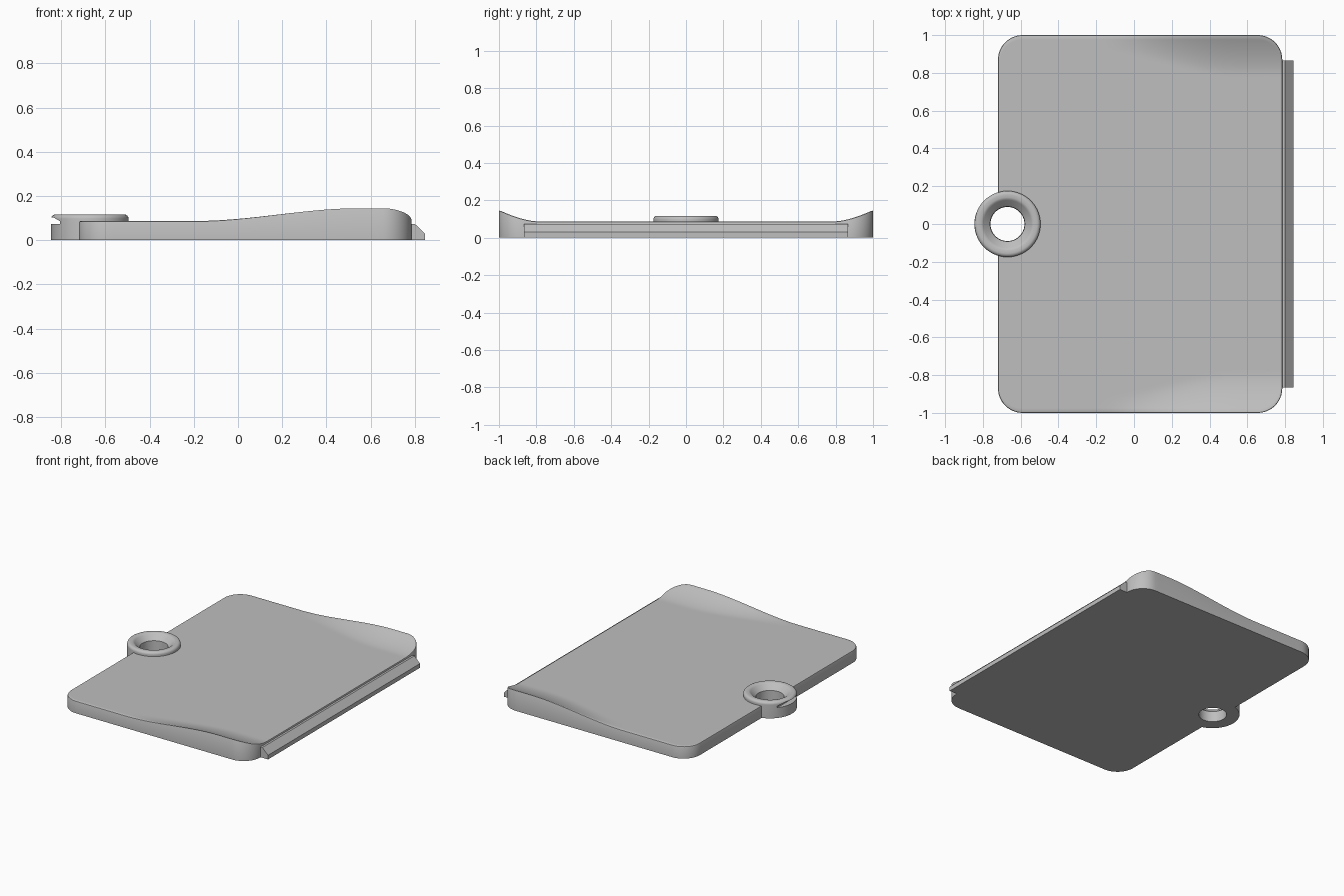
import bpy, bmesh, math

cube = bpy.data.objects.get("Cube")
if cube:
    bpy.data.objects.remove(cube, do_unlink=True)

grey = bpy.data.materials.new("plain grey")
grey.use_nodes = True
grey.diffuse_color = (0.52, 0.52, 0.52, 1)
grey.node_tree.nodes["Principled BSDF"].inputs["Base Color"].default_value = grey.diffuse_color

X0, X1, R = -0.72, 0.785, 0.13      # board ends and corner radius
BASE, LIFT, EDGE = 0.087, 0.061, 0.008
HOLE_X = -0.67


def finish(bm, name):
    bmesh.ops.recalc_face_normals(bm, faces=bm.faces)
    mesh = bpy.data.meshes.new(name)
    bm.to_mesh(mesh)
    bm.free()
    mesh.materials.append(grey)
    obj = bpy.data.objects.new(name, mesh)
    bpy.context.collection.objects.link(obj)
    return obj


def activate(obj):
    bpy.ops.object.select_all(action='DESELECT')
    obj.select_set(True)
    bpy.context.view_layer.objects.active = obj


def smooth(obj):
    activate(obj)
    bpy.ops.object.shade_smooth_by_angle(angle=math.radians(32))


def cut(obj, cutter):
    activate(obj)
    mod = obj.modifiers.new("cut", 'BOOLEAN')
    mod.operation, mod.solver, mod.object = 'DIFFERENCE', 'EXACT', cutter
    bpy.ops.object.modifier_apply(modifier=mod.name)
    bpy.data.objects.remove(cutter, do_unlink=True)


def prism(name, profile, half):
    """Extrude an x-z profile along y."""
    bm = bmesh.new()
    a, b = [[bm.verts.new((x, y, z)) for x, z in profile] for y in (-half, half)]
    bm.faces.new(a)
    bm.faces.new(b)
    for i in range(len(a)):
        j = (i + 1) % len(a)
        bm.faces.new((a[i], a[j], b[j], b[i]))
    return finish(bm, name)


def lathe(name, profile, segments=96):
    """Revolve a closed radius-height profile around the hole axis."""
    bm = bmesh.new()
    rings = []
    for i in range(segments):
        t = 2 * math.pi * i / segments
        rings.append([bm.verts.new((HOLE_X + r * math.cos(t), r * math.sin(t), z))
                      for r, z in profile])
    n = len(profile)
    for i in range(segments):
        a, b = rings[i], rings[(i + 1) % segments]
        for k in range(n):
            m = (k + 1) % n
            bm.faces.new((a[k], a[m], b[m], b[k]))
    return finish(bm, name)


def height(x, y):
    """Flat top that sweeps up along the two long edges."""
    s = min(max((x + 0.2) / 0.74, 0), 1)
    s = s * s * (3 - 2 * s)
    width = 0.08 + 0.13 * s
    u = max(0, (abs(y) - 1 + width) / width)
    return BASE + LIFT * s * u ** 1.65


# Columns across the board: rounded ends with an even middle
ARC, MID = 12, 36
columns = []
for i in range(ARC + 1):
    t = math.pi / 2 * i / ARC
    columns.append((X0 + R, -math.cos(t), math.sin(t)))
for i in range(1, MID):
    columns.append((X0 + R + (X1 - X0 - 2 * R) * i / MID, 0, 1))
for i in range(ARC + 1):
    t = math.pi / 2 * i / ARC
    columns.append((X1 - R, math.sin(t), math.cos(t)))
half_rows = [0.25, 0.5, 0.7] + [0.76 + 0.24 * i / 14 for i in range(15)]
rows = [-t for t in reversed(half_rows)] + [0] + half_rows


def plan(c, t, inset):
    cx, dx, dy = c
    r = R - inset
    return cx + dx * r, t * (1 - R + dy * r)


# Board: curved top, narrow rounded rim, straight wall and flat base
bm = bmesh.new()
top = []
for c in columns:
    line = []
    for t in rows:
        x, y = plan(c, t, EDGE)
        line.append(bm.verts.new((x, y, height(x, y))))
    top.append(line)
nc, nr = len(columns), len(rows)
for i in range(nc - 1):
    for j in range(nr - 1):
        bm.faces.new((top[i][j], top[i + 1][j], top[i + 1][j + 1], top[i][j + 1]))
border = ([(i, 0) for i in range(nc)] + [(nc - 1, j) for j in range(1, nr)]
          + [(i, nr - 1) for i in range(nc - 2, -1, -1)]
          + [(0, j) for j in range(nr - 2, 0, -1)])
loops = [[top[i][j] for i, j in border]]
for inset, drop in ((EDGE * 0.3, EDGE * 0.3), (0, EDGE), (0, None)):
    loop = []
    for i, j in border:
        x, y = plan(columns[i], rows[j], inset)
        z = 0 if drop is None else height(x, y) - drop
        loop.append(bm.verts.new((x, y, z)))
    loops.append(loop)
for a, b in zip(loops, loops[1:]):
    for k in range(len(a)):
        m = (k + 1) % len(a)
        bm.faces.new((a[k], b[k], b[m], a[m]))
bm.faces.new(loops[-1])
board = finish(bm, "board")

# Round opening in the board for the ring
bm = bmesh.new()
bmesh.ops.create_cone(bm, cap_ends=True, segments=96, radius1=0.16, radius2=0.16, depth=1)
bmesh.ops.translate(bm, verts=bm.verts, vec=(HOLE_X, 0, 0))
cut(board, finish(bm, "hole_cutter"))
smooth(board)

# Raised ring with rounded rim and funnel-shaped mouth
rim = [(0.155 + 0.02 * math.cos(a), 0.097 + 0.02 * math.sin(a))
       for a in (math.pi / 2 * i / 8 for i in range(9))]
ring = lathe("hanging_ring", [(0.175, 0)] + rim +
             [(0.14, 0.117), (0.132, 0.114), (0.126, 0.109), (0.092, 0.077), (0.09, 0)])

# Undercut slot on the outer side of the ring
slot = [(-0.805, 0.074), (-0.9, 0.074), (-0.9, 0.103), (-0.835, 0.103), (-0.805, 0.086)]
cut(ring, prism("slot_cutter", slot, 0.2))
smooth(ring)

# Chamfered lip along the opposite edge
prism("edge_lip", [(0.77, 0), (0.845, 0), (0.845, 0.03), (0.8, 0.074), (0.77, 0.074)], 0.865)
